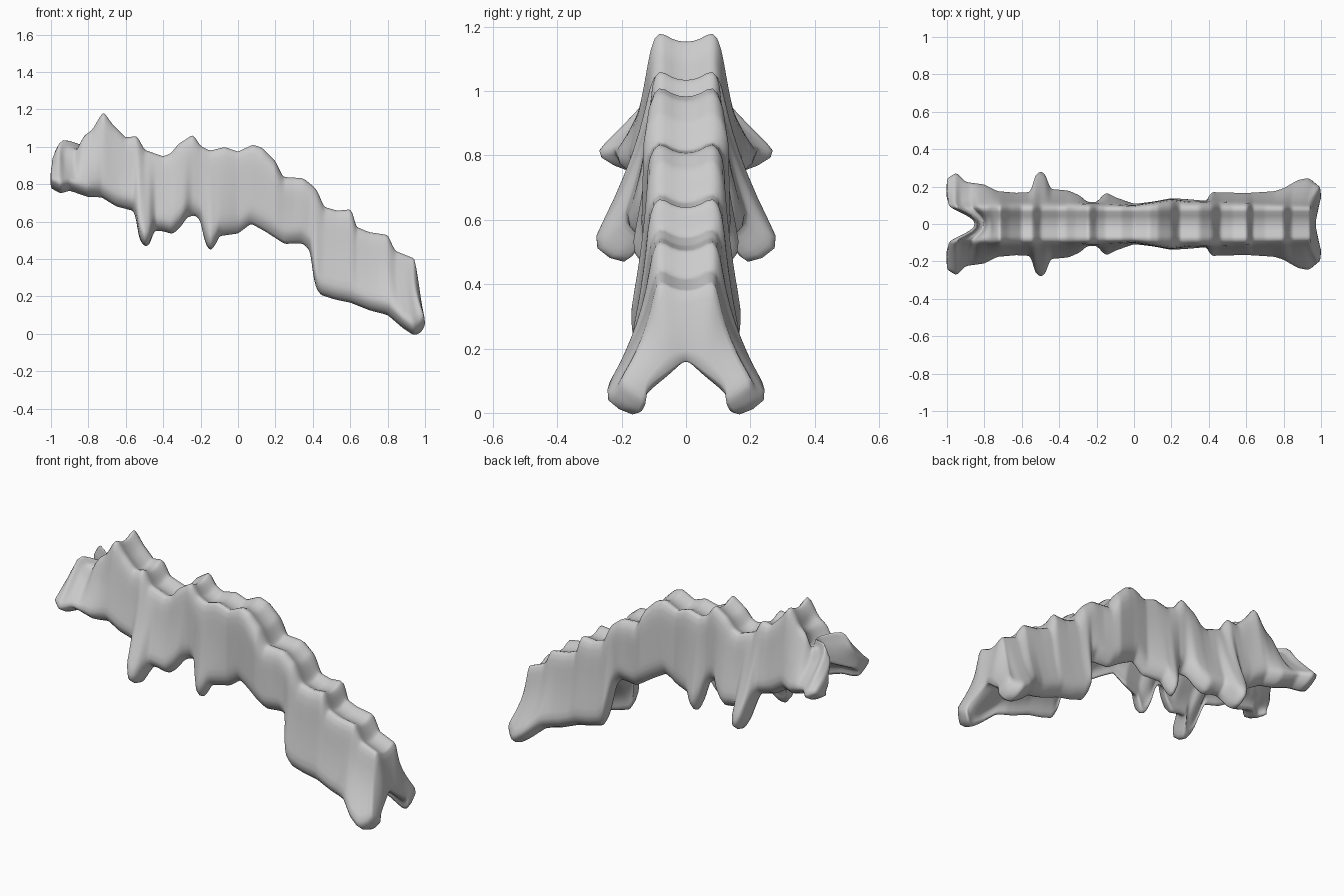
import bpy, bmesh

# Outline curves along the length: (x, value)
TOP = [(-1, .97), (-.96, 1.05), (-.93, 1.005), (-.87, .99), (-.84, 1.06), (-.78, 1.1), (-.72, 1.195),
       (-.67, 1.125), (-.6, 1.055), (-.54, 1.065), (-.5, .99), (-.4, .955), (-.36, .97), (-.32, 1.02), (-.24, 1.072),
       (-.2, 1.01), (-.15, .985), (-.07, 1.005), (0, .98), (.08, 1.018), (.13, 1.0), (.2, .93), (.24, .845),
       (.35, .838), (.42, .78), (.46, .685), (.53, .665), (.61, .672), (.63, .58), (.7, .55),
       (.8, .535), (.84, .45), (.94, .41), (1, .37)]
BOTTOM = [(-1, .765), (-.95, .735), (-.9, .75), (-.8, .715), (-.73, .715), (-.65, .665), (-.55, .64),
          (-.53, .49), (-.5, .445), (-.47, .455), (-.45, .535), (-.4, .53), (-.35, .515), (-.31, .55), (-.27, .61),
          (-.23, .62), (-.2, .59), (-.18, .475), (-.15, .42), (-.12, .455), (-.1, .505), (0, .52), (.07, .575),
          (.15, .53), (.25, .465), (.35, .475), (.39, .43), (.405, .25), (.44, .19), (.52, .165),
          (.6, .15), (.7, .11), (.8, .085), (.88, .015), (.94, -.025), (.98, -.01), (1, .035)]
FLARE = [(-1, .26), (-.95, .297), (-.9, .24), (-.8, .225), (-.73, .185), (-.63, .175), (-.55, .18),
         (-.53, .28), (-.5, .31), (-.47, .285), (-.45, .2), (-.35, .19), (-.29, .16), (-.25, .12),
         (-.2, .12), (-.15, .18), (-.1, .15), (0, .11), (.1, .12), (.2, .14), (.3, .135),
         (.39, .125), (.41, .18), (.6, .175), (.75, .187), (.8, .205), (.88, .258), (.94, .272), (1, .215)]
WIDTH = [(-1, .1), (-.6, .115), (-.2, .108), (0, .1), (.2, .133), (.3, .118), (.4, .12), (.6, .115), (1, .1)]
ARCH = [(-1, .88), (-.85, .9), (-.5, .77), (-.2, .73), (.1, .69), (.3, .58), (.45, .43), (.7, .3), (.93, .17), (1, .16)]
CURVE = [(-1, 1.05), (-.8, 1.15), (-.5, 1.4), (.5, 1.6), (1, 1.6)]
N = 7


def lerp(curve, x):
    x = min(max(x, curve[0][0]), curve[-1][0])
    for (a, u), (b, v) in zip(curve, curve[1:]):
        if x <= b:
            return u + (v - u) * (x - a) / (b - a)


def place(x, y, z, t):
    """Sweep the end rims: notch on the left, leaning legs on the right."""
    left = max(0, (-.75 - x) / .25)
    right = max(0, (x - .75) / .25)
    return (x + .16 * left * max(0, 1 - (y / .09) ** 2) - .055 * right * min(1, (1 - t) * 1.7), y, z)


def section(x):
    B, F, W, A, C = (lerp(c, x) for c in (BOTTOM, FLARE, WIDTH, ARCH, CURVE))
    T = lerp(TOP, x - .055 * max(0, (x - .75) / .25))
    z0, z1 = T - .045, B + .06
    span = z0 - z1
    side = lambda t: W + (F - W) * t ** C
    outer = [(0, T - .034, 0), (.045, T - .026, 0), (.085, T + .008, 0)]
    outer += [(side(t), z0 - span * t, t) for t in (0, .3, .6, .83, 1)]
    thick = .045 + .45 * max(0, F - W)
    inner = []
    for k in range(N + 1):
        s = k / N
        z = A - (A - B) * s ** 1.5
        t = min(1, max(0, (z0 - z) / span))
        inner.append(((side(t) - thick) * min(1, s * 1.5), z, t))
    return [place(x, *p) for p in outer], [place(x, *p) for p in inner]


# Half of the arched spine shell, mirrored across y
bm = bmesh.new()
rows = []
STEPS = 140
for i in range(STEPS + 1):
    o, n = section(-1.003 + 2.006 * i / STEPS)
    rows.append([bm.verts.new(p) for p in o + n[::-1]])
for a, b in zip(rows, rows[1:]):
    for k in range(len(a) - 1):
        bm.faces.new((a[k], a[k + 1], b[k + 1], b[k]))
# End rims
for r in (rows[0], rows[-1]):
    for k in range(N):
        bm.faces.new((r[k], r[k + 1], r[-2 - k], r[-1 - k]))
bmesh.ops.recalc_face_normals(bm, faces=bm.faces)
for f in bm.faces:
    f.smooth = True
mesh = bpy.data.meshes.new("spine_shell")
bm.to_mesh(mesh)
bm.free()
shell = bpy.data.objects.new("spine_shell", mesh)
bpy.context.collection.objects.link(shell)

mirror = shell.modifiers.new("mirror", 'MIRROR')
mirror.use_axis = (False, True, False)
mirror.use_clip = True
mirror.merge_threshold = .0005
smooth = shell.modifiers.new("soften", 'SUBSURF')
smooth.levels = smooth.render_levels = 1
